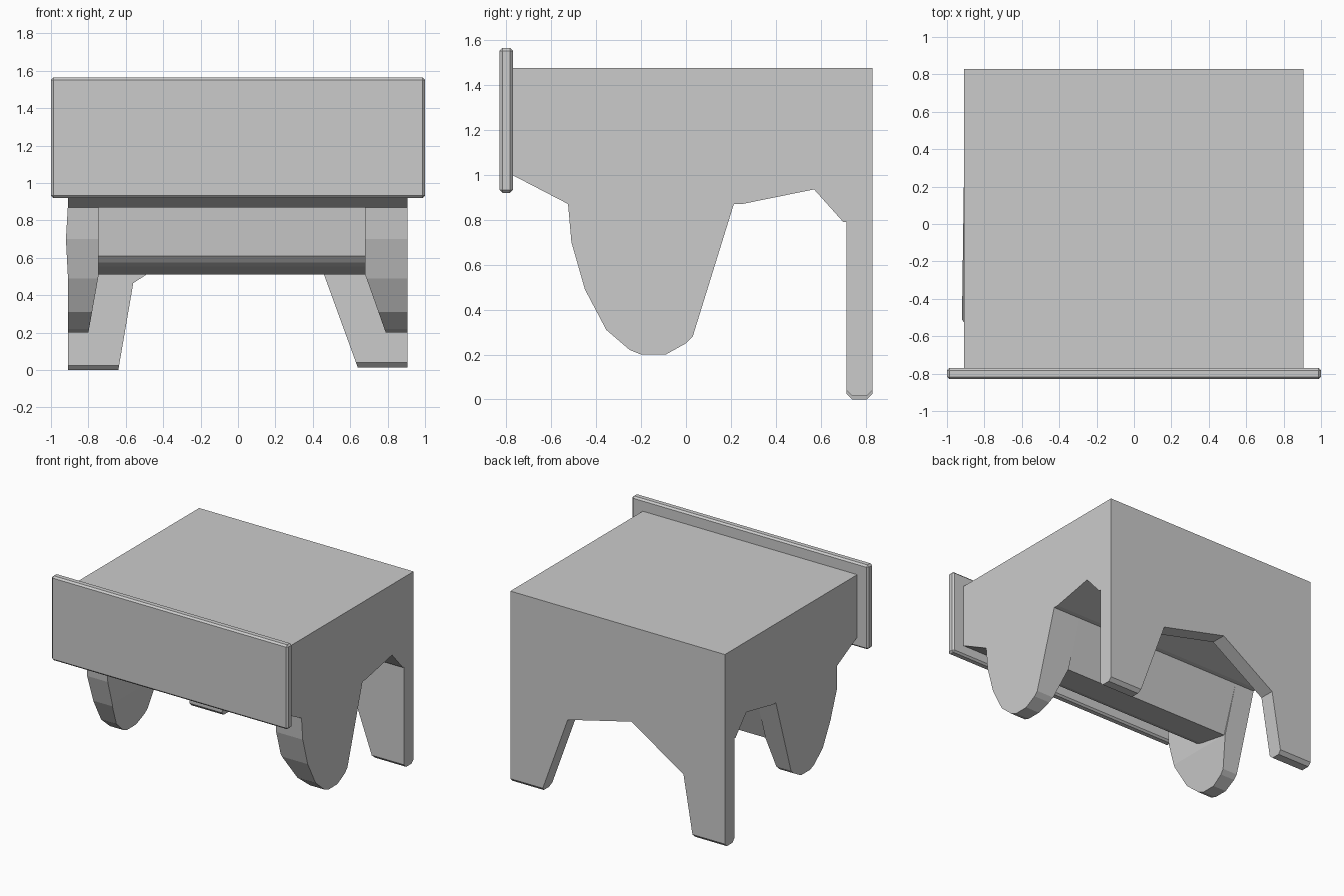
import bpy, bmesh
from mathutils import Vector

if "Cube" in bpy.data.objects:
    bpy.data.objects.remove(bpy.data.objects["Cube"])


def finish(name, bm):
    bmesh.ops.recalc_face_normals(bm, faces=bm.faces)
    mesh = bpy.data.meshes.new(name)
    bm.to_mesh(mesh)
    bm.free()
    obj = bpy.data.objects.new(name, mesh)
    bpy.context.collection.objects.link(obj)
    return obj


def prism(points, offset):
    """Extrude a closed outline of 3D points along an offset."""
    bm = bmesh.new()
    face = bm.faces.new([bm.verts.new(p) for p in points])
    out = bmesh.ops.extrude_face_region(bm, geom=[face], use_keep_orig=True)
    verts = [v for v in out["geom"] if isinstance(v, bmesh.types.BMVert)]
    bmesh.ops.translate(bm, verts=verts, vec=Vector(offset))
    bmesh.ops.recalc_face_normals(bm, faces=bm.faces)
    return bm


def side_prism(profile, x0, x1):
    return prism([(x0, y, z) for y, z in profile], (x1 - x0, 0, 0))


X0, X1, Y1 = -0.91, 0.905, 0.83

# Main body, side outline extruded across the width
finish("body", side_prism(
    [(-0.775, 1.475), (-0.775, 1.0), (-0.525, 0.87), (0.25, 0.87), (0.57, 0.935),
     (0.70, 0.79), (Y1, 0.79), (Y1, 1.475)], X0, X1))

# Front panel with chamfered edges
bm = bmesh.new()
bmesh.ops.create_cube(bm, size=1)
bmesh.ops.scale(bm, verts=bm.verts, vec=(2.0, 0.06, 0.645))
bmesh.ops.translate(bm, verts=bm.verts, vec=(0, -0.80, 1.2425))
bmesh.ops.bevel(bm, geom=bm.edges[:], offset=0.013, segments=1, affect='EDGES')
finish("front_panel", bm)

# Cross block between the front legs
finish("cross_block", side_prism(
    [(-0.26, 0.87), (-0.24, 0.61), (-0.21, 0.575), (-0.16, 0.555), (0.09, 0.51),
     (0.213, 0.87)], -0.745, 0.68))

# Rounded front legs whose inner face tapers towards the foot
leg = [(-0.525, 0.87), (-0.51, 0.70), (-0.45, 0.49), (-0.355, 0.31), (-0.25, 0.22),
       (-0.20, 0.20), (-0.09, 0.20), (0.0, 0.25), (0.03, 0.28), (0.213, 0.87)]
for name, outer, inner, foot in (("front_leg_left", X0, -0.745, -0.80),
                                 ("front_leg_right", X1, 0.68, 0.79)):
    bm = side_prism(leg, outer, inner)
    bmesh.ops.bisect_plane(bm, geom=bm.verts[:] + bm.edges[:] + bm.faces[:],
                           plane_co=(0, 0, 0.51), plane_no=(0, 0, 1))
    for v in bm.verts:
        if abs(v.co.x - inner) < 1e-4 and v.co.z < 0.51:
            v.co.x = inner + (foot - inner) * (0.51 - v.co.z) / 0.31
    # slight outward bulge of the left side
    if outer < 0:
        for v in bm.verts:
            if abs(v.co.x - outer) < 1e-4 and 0.6 < v.co.z < 0.8 and v.co.y < 0:
                v.co.x -= 0.01
    finish(name, bm)

# Back panel with arch and two back legs
arch = [(X0, 0.79), (X0, 0.0), (-0.64, 0.0), (-0.56, 0.465), (-0.12, 0.75),
        (0.42, 0.62), (0.64, 0.015), (X1, 0.015), (X1, 0.79)]
bm = prism([(x, Y1, z) for x, z in arch], (0, 0.715 - Y1, 0))
feet = [e for e in bm.edges if all(v.co.z < 0.03 for v in e.verts)
        and abs(e.verts[0].co.y - e.verts[1].co.y) < 1e-4]
bmesh.ops.bevel(bm, geom=feet, offset=0.025, segments=1, affect='EDGES')
finish("back_panel_and_legs", bm)
